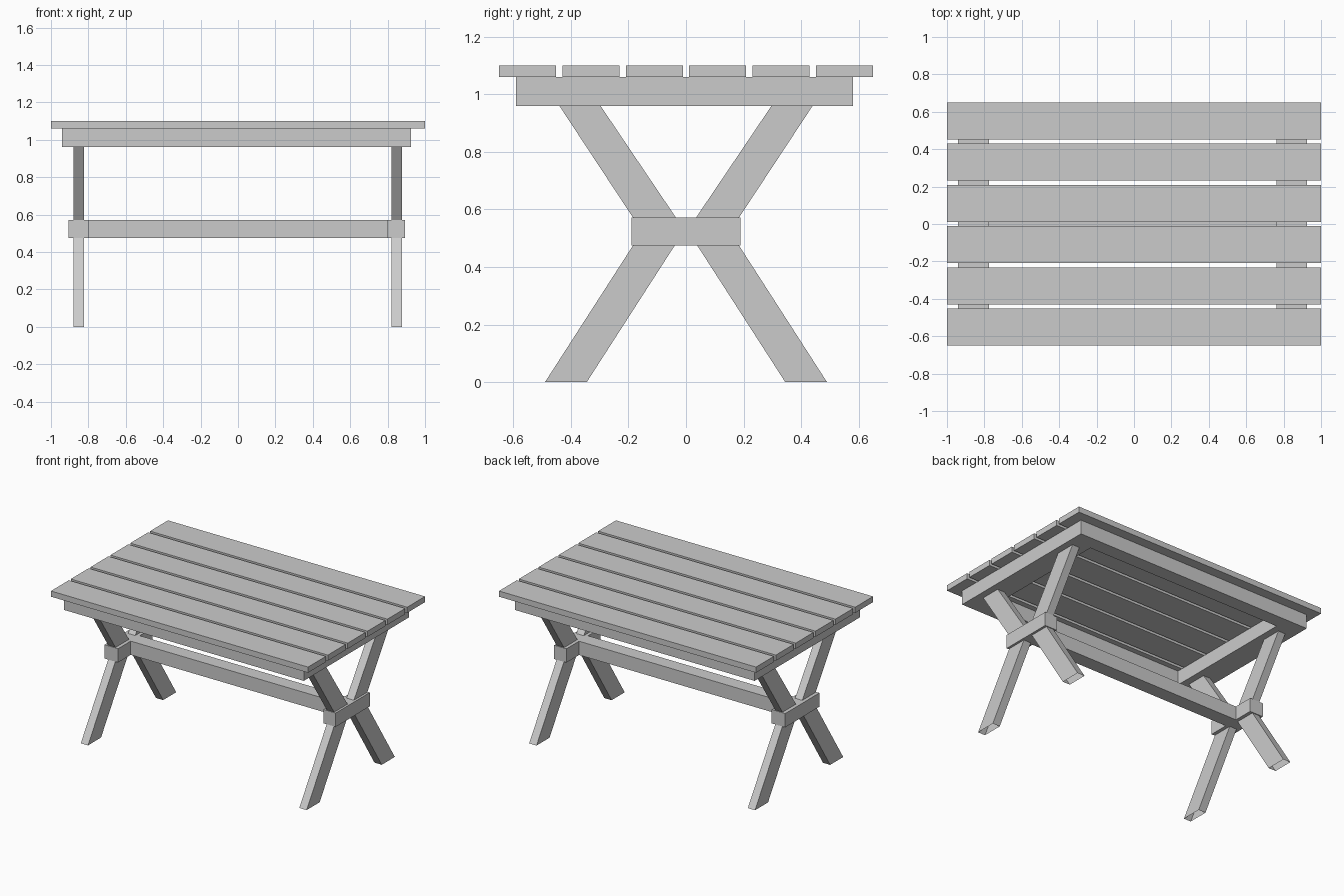
import bpy
import bmesh

old = bpy.data.objects.get("Cube")
if old:
    bpy.data.objects.remove(old, do_unlink=True)

GREY = (0.6, 0.6, 0.6, 1.0)
mat = bpy.data.materials.new("plain grey timber")
mat.use_nodes = True
mat.diffuse_color = GREY
mat.node_tree.nodes["Principled BSDF"].inputs["Base Color"].default_value = GREY


def add_part(name, bm):
    bmesh.ops.recalc_face_normals(bm, faces=bm.faces)
    mesh = bpy.data.meshes.new(name)
    bm.to_mesh(mesh)
    bm.free()
    mesh.materials.append(mat)
    obj = bpy.data.objects.new(name, mesh)
    bpy.context.collection.objects.link(obj)
    return obj


def box(name, x, y, z):
    """Box from (min, max) ranges on each axis."""
    bm = bmesh.new()
    bmesh.ops.create_cube(bm, size=1)
    for v in bm.verts:
        for i, (lo, hi) in enumerate((x, y, z)):
            v.co[i] = lo if v.co[i] < 0 else hi
    return add_part(name, bm)


def leg(name, x, profile, open_foot=False):
    """Extrude a (y, z) profile along x."""
    bm = bmesh.new()
    face = bm.faces.new([bm.verts.new((x[0], y, z)) for y, z in profile])
    ext = bmesh.ops.extrude_face_region(bm, geom=[face], use_keep_orig=True)
    for v in ext["geom"]:
        if isinstance(v, bmesh.types.BMVert):
            v.co.x = x[1]
    bmesh.ops.recalc_face_normals(bm, faces=bm.faces)
    if open_foot:
        feet = [f for f in bm.faces if all(v.co.z < 0.01 for v in f.verts)]
        bmesh.ops.delete(bm, geom=feet, context="FACES_ONLY")
    return add_part(name, bm)


# Table top planks
PITCH, WIDTH = 0.2204, 0.198
for i in range(6):
    y = -0.65 + i * PITCH
    box(f"top_plank_{i + 1}", (-1, 1), (y, y + WIDTH), (1.06, 1.10))

# Frame under the top: cross beams at the ends, rails between them
APRON = (0.96, 1.06)
box("right_cross_beam", (-0.94, -0.775), (-0.59, 0.58), APRON)
box("left_cross_beam", (0.763, 0.925), (-0.59, 0.58), APRON)
box("front_rail", (-0.775, 0.763), (-0.59, -0.49), APRON)
box("back_rail", (-0.775, 0.763), (0.48, 0.58), APRON)

# Trestles: splayed lower and upper legs joined by a block
BLOCK = (0.475, 0.572)
ends = {
    "right": ((-0.88, -0.824), (-0.905, -0.80)),
    "left": ((0.82, 0.877), (0.797, 0.893)),
}
for end, (leg_x, block_x) in ends.items():
    for side, s in (("front", -1), ("back", 1)):
        lower = [(0.49, 0), (0.345, 0), (0.01, 0.52), (0.155, 0.52)]
        upper = [(0.44, 0.96), (0.297, 0.96), (0.0, 0.52), (0.15, 0.52)]
        leg(f"{end}_{side}_lower_leg", leg_x, [(s * y, z) for y, z in lower], True)
        leg(f"{end}_{side}_upper_leg", leg_x, [(s * y, z) for y, z in upper])
    box(f"{end}_joint_block", block_x, (-0.19, 0.19), BLOCK)

# Long stretcher between the trestles
box("stretcher", (-0.80, 0.797), (-0.05, 0.05), BLOCK)
